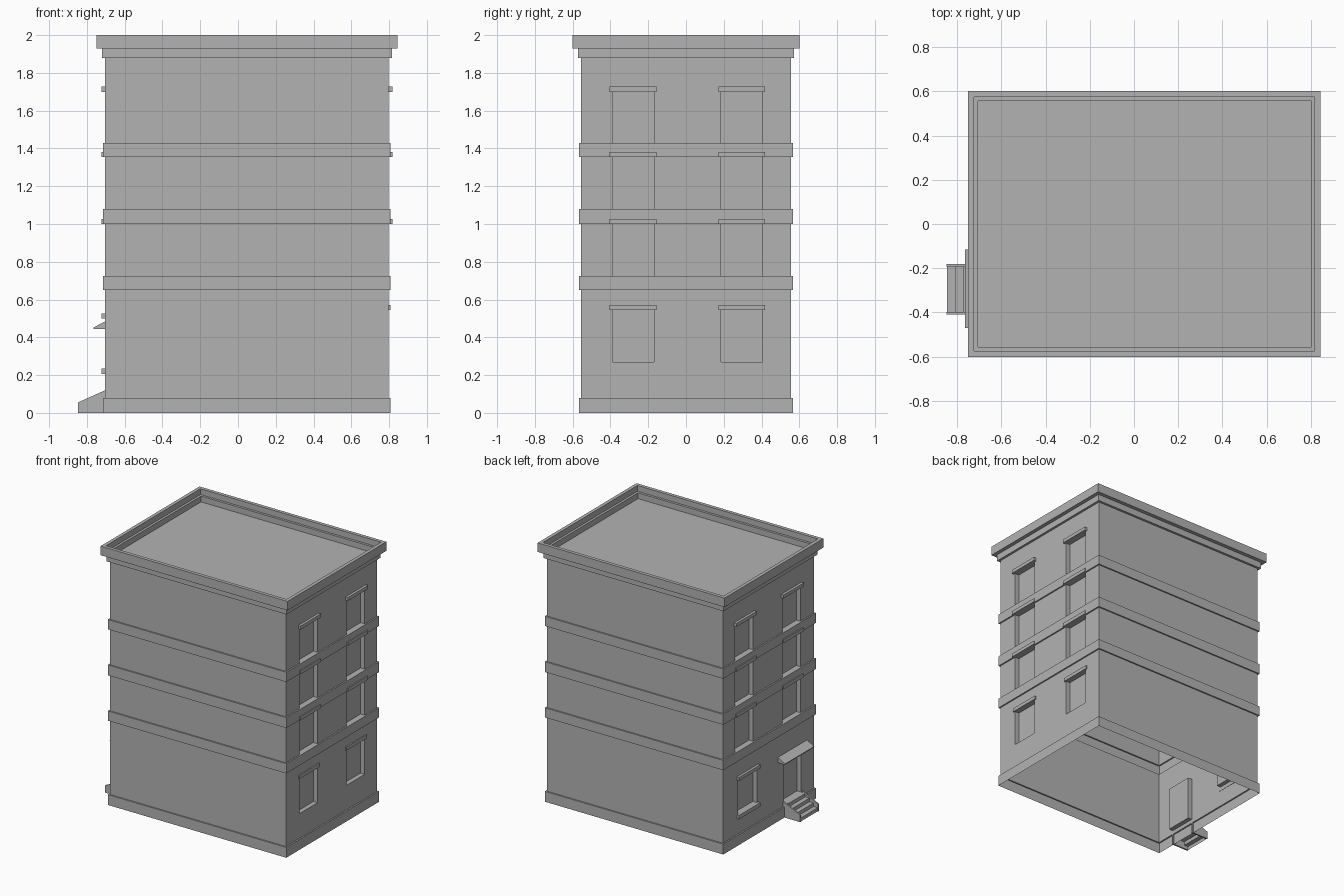
import bpy
import bmesh
from mathutils import Vector

cube = bpy.data.objects.get("Cube")
if cube:
    bpy.data.objects.remove(cube, do_unlink=True)

grey = bpy.data.materials.new("plain_grey")
grey.use_nodes = True
colour = (0.45, 0.45, 0.45, 1)
grey.diffuse_color = colour
grey.node_tree.nodes["Principled BSDF"].inputs["Base Color"].default_value = colour

CX, HX, HY = 0.047, 0.75, 0.555   # building centre and half sizes
DEPTH = 0.035                     # window recess


def finish(name, bm):
    mesh = bpy.data.meshes.new(name)
    bm.to_mesh(mesh)
    bm.free()
    mesh.materials.append(grey)
    obj = bpy.data.objects.new(name, mesh)
    bpy.context.collection.objects.link(obj)
    return obj


def face(bm, points, facing):
    """Add a face whose normal points along facing."""
    f = bm.faces.new([bm.verts.new(p) for p in points])
    f.normal_update()
    if f.normal.dot(Vector(facing)) < 0:
        f.normal_flip()


def extrude_y(name, profile, y0, y1):
    """Solid with an x-z profile, stretched along y."""
    bm = bmesh.new()
    ends = [[bm.verts.new((x, y, z)) for x, z in profile] for y in (y0, y1)]
    bm.faces.new(ends[0])
    bm.faces.new(ends[1])
    for i in range(len(profile)):
        j = (i + 1) % len(profile)
        bm.faces.new((ends[0][i], ends[0][j], ends[1][j], ends[1][i]))
    bmesh.ops.recalc_face_normals(bm, faces=bm.faces)
    return finish(name, bm)


def ledge(name, side, out, y0, y1, z0, z1):
    a, b = CX + side * (HX - 0.002), CX + side * (HX + out)
    extrude_y(name, [(a, z0), (b, z0), (b, z1), (a, z1)], y0, y1)


def pierced_wall(bm, side, z0, z1, openings):
    """Side wall with recessed openings given as y0, y1, z0, z1."""
    ys = sorted({-HY, HY, *[v for o in openings for v in o[:2]]})
    zs = sorted({z0, z1, *[v for o in openings for v in o[2:]]})
    wall = CX + side * HX
    back = wall - side * DEPTH
    for a, b in zip(ys, ys[1:]):
        for c, d in zip(zs, zs[1:]):
            y, z = (a + b) / 2, (c + d) / 2
            inside = any(o[0] < y < o[1] and o[2] < z < o[3] for o in openings)
            x = back if inside else wall
            face(bm, [(x, a, c), (x, b, c), (x, b, d), (x, a, d)], (side, 0, 0))
    for a, b, c, d in openings:
        for y, n in ((a, 1), (b, -1)):
            face(bm, [(wall, y, c), (back, y, c), (back, y, d), (wall, y, d)], (0, n, 0))
        for z, n in ((c, 1), (d, -1)):
            face(bm, [(wall, a, z), (back, a, z), (back, b, z), (wall, b, z)], (0, 0, n))


# Openings for each floor and side
columns = [(-0.39, -0.17), (0.185, 0.405)]
floors = [(0.725, 1.0), (1.08, 1.355), (1.43, 1.70)]
side_window = (0.14, 0.37, 0.235, 0.50)
door = (-0.40, -0.185, 0.11, 0.445)
openings = {1: [(*c, 0.27, 0.545) for c in columns], -1: [side_window, door]}
for side in (1, -1):
    openings[side] += [(*c, *f) for f in floors for c in columns]

# Outer shell: plinth, walls, floor bands, cornice and parapet as (offset, z)
BAND = 0.011
profile = [(BAND, 0), (BAND, 0.08), (0, 0.08)]
for low, high in ((0.65, 0.725), (1.0, 1.08), (1.355, 1.43)):
    profile += [(0, low), (BAND, low), (BAND, high), (0, high)]
profile += [(0, 1.88), (0.018, 1.88), (0.018, 1.93), (0.047, 1.93), (0.047, 2),
            (0.02, 2), (0.02, 1.955), (0.002, 1.955), (0.002, 1.91)]


def ring(offset, z):
    x, y = HX + offset, HY + offset
    return [Vector((CX + sx * x, sy * y, z))
            for sx, sy in ((-1, -1), (1, -1), (1, 1), (-1, 1))]


bm = bmesh.new()
normals = [Vector(n) for n in ((0, -1, 0), (1, 0, 0), (0, 1, 0), (-1, 0, 0))]
for (o0, z0), (o1, z1) in zip(profile, profile[1:]):
    low, high = ring(o0, z0), ring(o1, z1)
    for i, n in enumerate(normals):
        if o0 == o1 == 0 and n.x:
            s = int(n.x)
            holes = [o for o in openings[s] if z0 <= o[2] < z1]
            pierced_wall(bm, s, z0, z1, holes)
            continue
        j = (i + 1) % 4
        facing = n * (z1 - z0) - Vector((0, 0, o1 - o0))
        face(bm, [low[i], low[j], high[j], high[i]], facing)
face(bm, ring(*profile[-1]), (0, 0, 1))
bmesh.ops.remove_doubles(bm, verts=bm.verts, dist=0.0001)
finish("building_shell", bm)

# Lintels over the windows
for side, label in ((1, "left"), (-1, "right")):
    for y0, y1, z0, z1 in openings[side]:
        if (y0, y1, z0, z1) == door:
            continue
        out = 0.01 if side == 1 and z1 < 0.6 else 0.02
        ledge(label + "_lintel", side, out, y0 - 0.014, y1 + 0.014, z1, z1 + 0.027)
ledge("window_sill", -1, 0.02, side_window[0] - 0.014, side_window[1] + 0.014, 0.205, 0.235)

# Sloped canopy over the door
wall = CX - HX
extrude_y("door_canopy", [(wall, 0.445), (-0.765, 0.445), (-0.765, 0.452), (wall, 0.485)],
          -0.47, -0.115)

# Entrance stairs: two cheeks and an open folded ribbon of steps
cheek = [(wall, 0), (-0.848, 0), (-0.848, 0.055), (wall, 0.12)]
extrude_y("stair_cheek_front", cheek, -0.41, -0.398)
extrude_y("stair_cheek_back", cheek, -0.192, -0.18)
bm = bmesh.new()
steps, x, z = 4, -0.845, 0.0
run, rise = (wall - x) / steps, 0.11 / steps
for i in range(steps):
    a, b = -0.398, -0.192
    top = z + rise
    face(bm, [(x, a, z), (x, b, z), (x, b, top), (x, a, top)], (-1, 0, 0))
    face(bm, [(x, a, top), (x, b, top), (x + run, b, top), (x + run, a, top)], (0, 0, 1))
    x, z = x + run, top
finish("stair_steps", bm)
